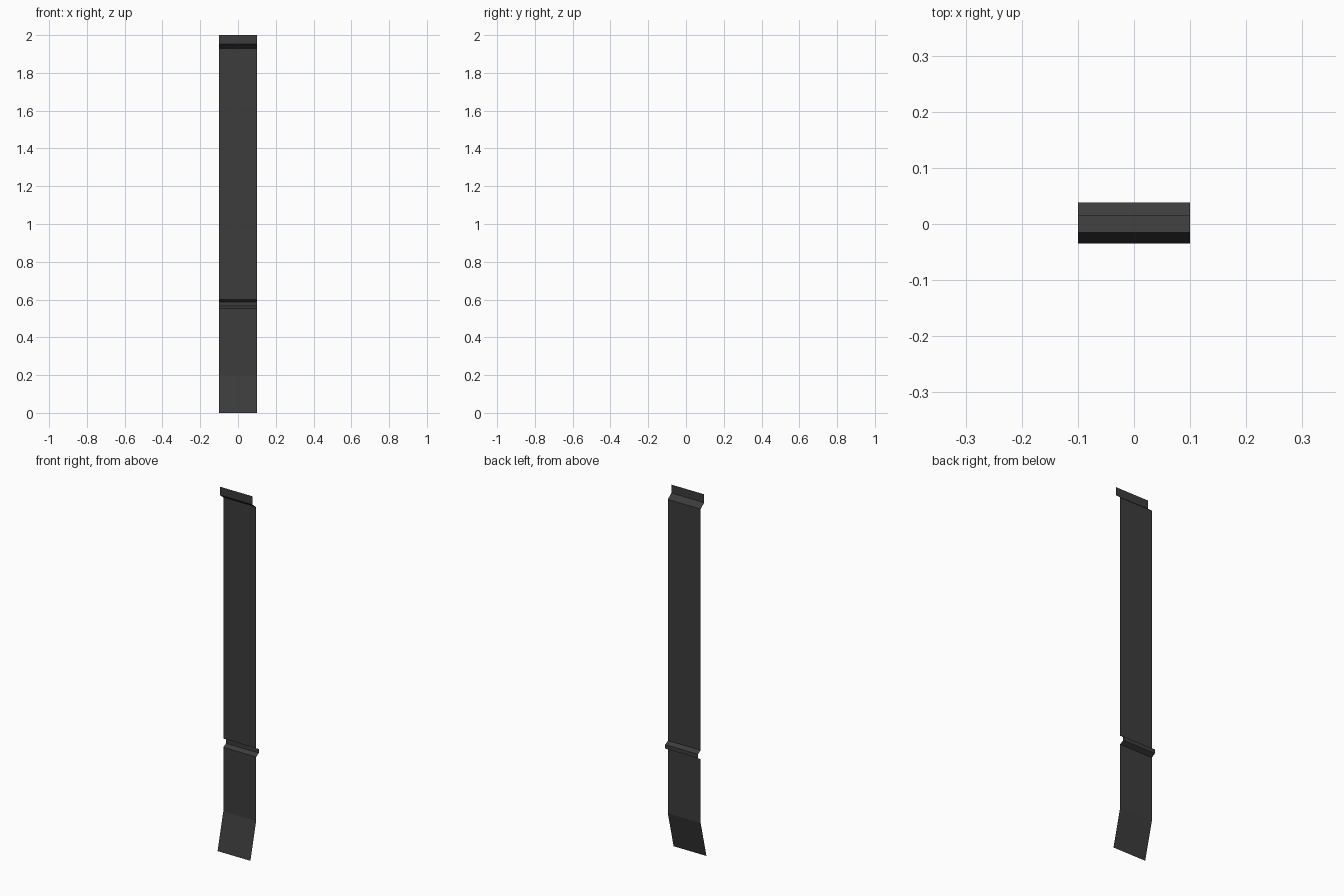
import bpy, bmesh

if "Cube" in bpy.data.objects:
    bpy.data.objects.remove(bpy.data.objects["Cube"])

# One dark grey for the whole strip
mat = bpy.data.materials.new("dark_grey")
mat.diffuse_color = (0.045, 0.045, 0.045, 1.0)
mat.use_nodes = True
mat.node_tree.nodes["Principled BSDF"].inputs["Base Color"].default_value = mat.diffuse_color

# Side profile (y, z) of the thin bent strip, bottom to top
profile = [
    (-0.035, 0.0), (0.015, 0.2),        # angled foot
    (0.015, 0.553), (0.038, 0.566),     # rib pushed backwards
    (0.038, 0.588), (0.015, 0.601),
    (0.015, 1.93), (-0.015, 1.954),     # step forward to the top lip
    (-0.015, 2.0),
]
half_width = 0.1

# Sweep the profile across x as a sheet without thickness, normals to the front
bm = bmesh.new()
rows = [[bm.verts.new((s * half_width, y, z)) for s in (-1, 1)] for y, z in profile]
for (a, b), (d, c) in zip(rows, rows[1:]):
    bm.faces.new((a, b, c, d))
mesh = bpy.data.meshes.new("bent_strip")
bm.to_mesh(mesh)
bm.free()
mesh.materials.append(mat)
strip = bpy.data.objects.new("bent_strip", mesh)
bpy.context.collection.objects.link(strip)
